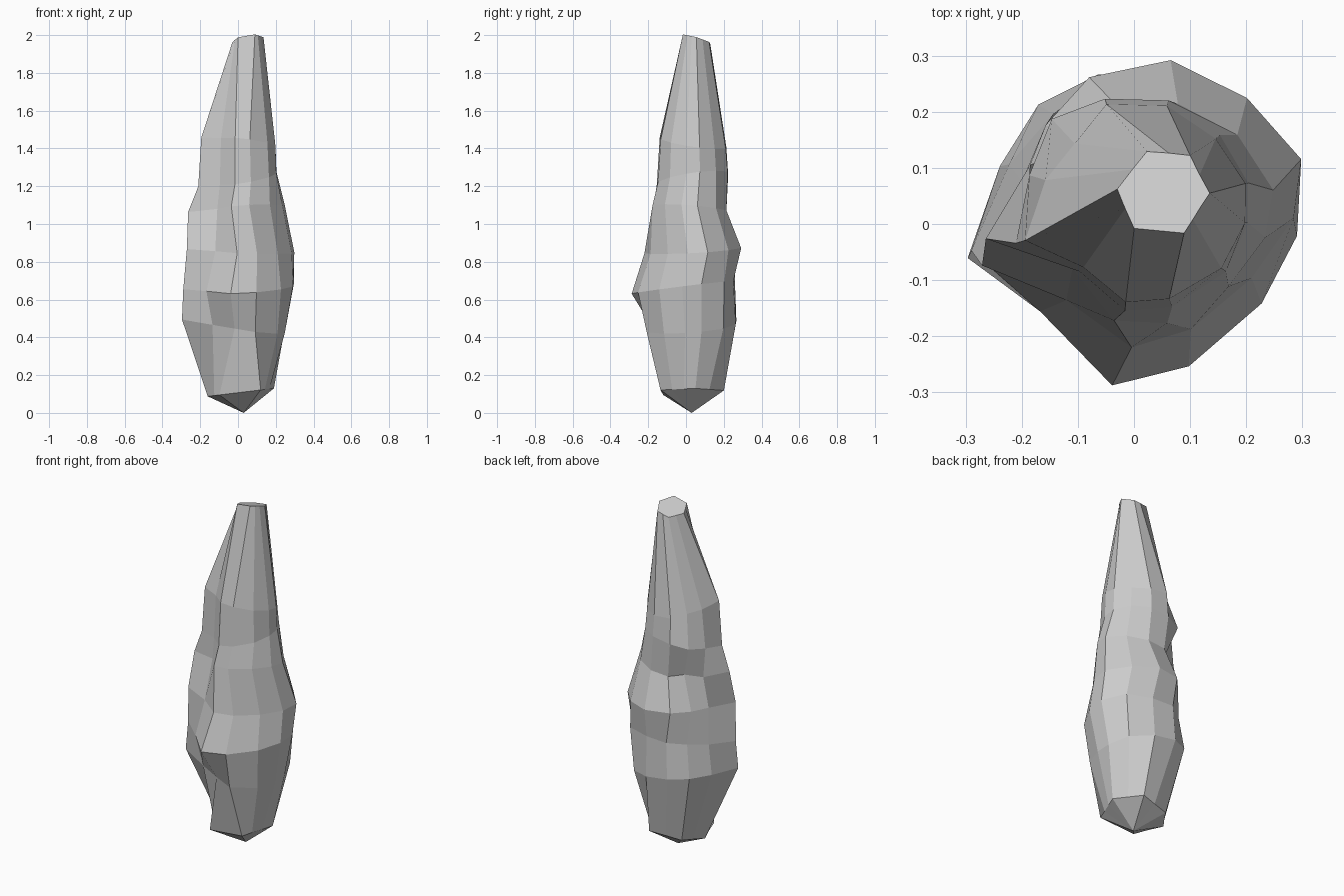
import bpy, bmesh
from math import radians, cos, sin

# Shared directions of the twelve facet lines round the rock
ANGLES = [12, 40, 72, 105, 133, 163, 197, 230, 265, 291, 325, 352]

# Each ring: height, twist, tilt along x, tilt along y, radii (in hundredths)
RINGS = [
    (0.46, 0, -0.14, 0.08, [25, 26, 24.5, 24.5, 25, 25, 31, 21, 20.5, 25.5, 25.5, 25]),
    (0.67, -2, 0.02, 0.12, [30, 28, 23.5, 23.5, 22, 23.5, 30, 25, 32, 30, 28.5, 29.5]),
    (0.86, 4, -0.05, 0.06, [31, 28, 27, 24.5, 21.5, 20.5, 29, 20.5, 25, 24, 24.5, 28.5]),
    (1.08, -5, 0.08, -0.08, [25, 22.5, 20, 18.5, 14.5, 20, 27, 15.5, 20.5, 21.5, 22, 24]),
    (1.24, 0, 0.15, 0.15, [20.8, 20, 20, 20, 21.5, 19.5, 22, 15, 18.5, 19, 20, 20.5]),
    (1.43, 0, -0.1, -0.15, [20.3, 19, 19, 19, 15.5, 16.5, 20.3, 14, 17, 17.5, 19, 20]),
]

# Six-cornered ends: corners with points along the edges between them
BASE_ANGLES = [6, 33, 60, 87, 123, 148, 172, 208, 237, 306, 324, 346]
BASE_RADII = [19.1, 17.3, 19.7, 15, 15.6, 14.3, 16.2, 14.2, 18, 20.4, 17.6, 17.2]
TOP_ANGLES = [0, 27, 55, 83, 112, 143, 175, 202, 230, 297, 318, 339]
TOP_RADII = [8.2, 7.2, 8.2, 7.2, 8.0, 7.0, 8.3, 7.4, 8.2, 8.0, 7.0, 7.0]


def ring(bm, cx, cy, z, twist, tx, ty, angles, radii):
    verts = []
    for a, r in zip(angles, radii):
        t = radians(a + twist)
        dx, dy = r / 100 * cos(t), r / 100 * sin(t)
        verts.append(bm.verts.new((cx + dx, cy + dy, z + tx * dx + ty * dy)))
    return verts


bm = bmesh.new()
loops = [ring(bm, 0, 0.03, 0.107, 0, 0.12, 0, BASE_ANGLES, BASE_RADII)]
loops += [ring(bm, 0, 0.03, *data[:4], ANGLES, data[4]) for data in RINGS]
loops.append(ring(bm, 0.053, 0.055, 1.977, 0, 0.15, -0.3, TOP_ANGLES, TOP_RADII))

# Side facets
n = len(ANGLES)
for low, high in zip(loops, loops[1:]):
    for i in range(n):
        j = (i + 1) % n
        bm.faces.new((low[i], low[j], high[j], high[i]))

# Flat tip and pointed base
bm.faces.new(loops[-1])
apex = bm.verts.new((0.03, 0.03, 0))
for i in range(n):
    bm.faces.new((apex, loops[0][(i + 1) % n], loops[0][i]))

bmesh.ops.recalc_face_normals(bm, faces=bm.faces)
mesh = bpy.data.meshes.new("rock_spire")
bm.to_mesh(mesh)
bm.free()
bpy.context.collection.objects.link(bpy.data.objects.new("rock_spire", mesh))
